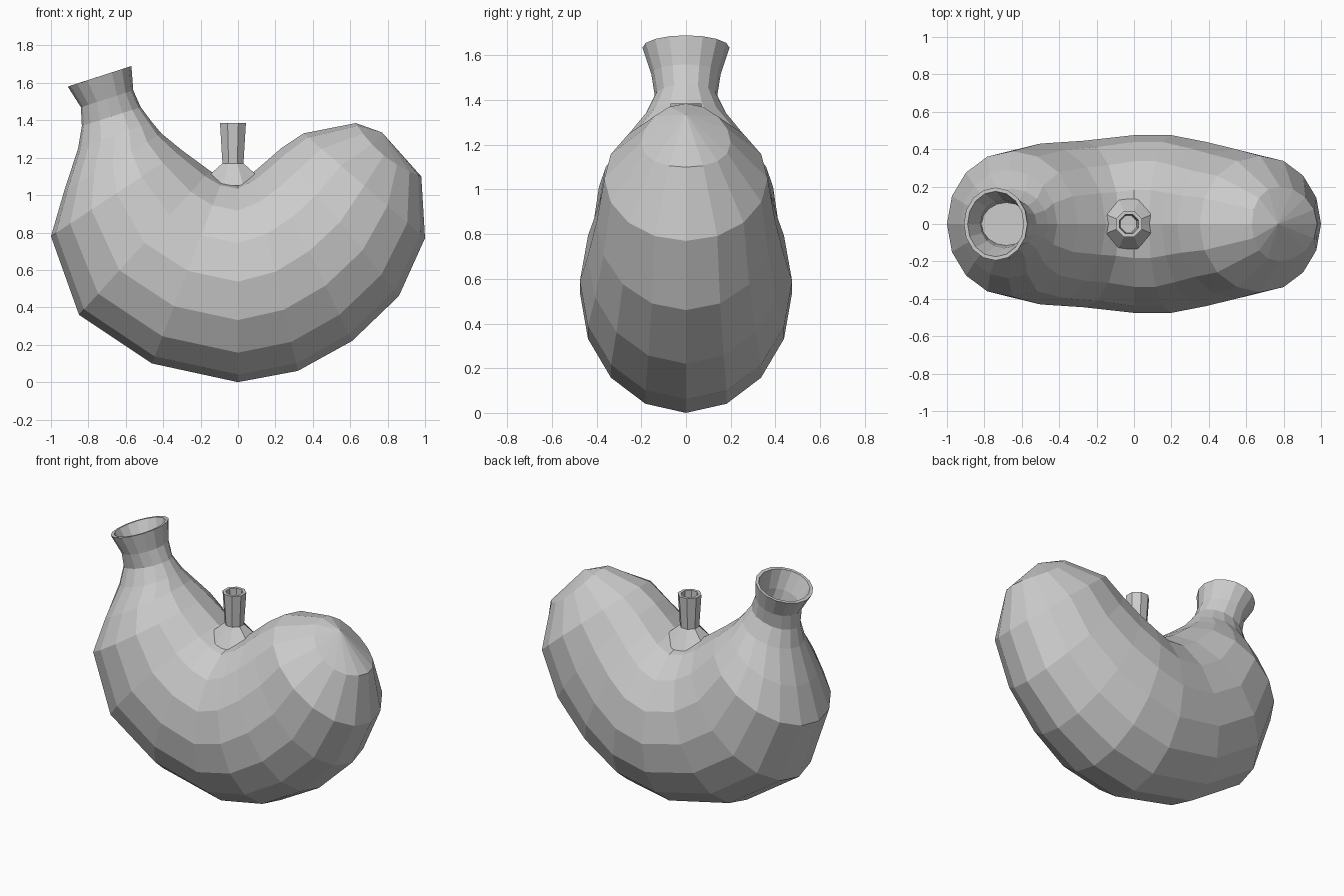
import bpy, bmesh
from math import sin, cos, pi

if "Cube" in bpy.data.objects:
    bpy.data.objects.remove(bpy.data.objects["Cube"])


def finish(bm, name):
    # all parts are closed, so point the normals outward
    bmesh.ops.recalc_face_normals(bm, faces=bm.faces)
    me = bpy.data.meshes.new(name)
    bm.to_mesh(me)
    bm.free()
    ob = bpy.data.objects.new(name, me)
    bpy.context.collection.objects.link(ob)
    return ob


def bridge(bm, a, b):
    n = len(a)
    for i in range(n):
        j = (i + 1) % n
        bm.faces.new((a[i], a[j], b[j], b[i]))


def fan(bm, ring, apex):
    c = bm.verts.new(apex)
    for i in range(len(ring)):
        bm.faces.new((ring[i], ring[(i + 1) % len(ring)], c))


# Pouch: 16-sided elliptical rings swept from the throat floor, up over the
# lip, down the neck and round the bend
# (outer x, outer z, inner x, inner z, half width in y)
rings = [
    (-0.815, 1.38, -0.55, 1.47, 0.115),
    (-0.82, 1.48, -0.58, 1.555, 0.13),
    (-0.89, 1.587, -0.59, 1.683, 0.175),
    (-0.91, 1.58, -0.57, 1.69, 0.195),
    (-0.84, 1.47, -0.56, 1.56, 0.155),
    (-0.835, 1.37, -0.52, 1.47, 0.14),
    (-0.855, 1.25, -0.46, 1.39, 0.19),
    (-0.93, 1.02, -0.41, 1.33, 0.29),
    (-1.00, 0.78, -0.30, 1.24, 0.39),
    (-0.85, 0.36, -0.15, 1.13, 0.43),
    (-0.46, 0.10, -0.08, 1.09, 0.445),
    (0.00, 0.00, 0.00, 1.075, 0.475),
    (0.32, 0.06, 0.08, 1.12, 0.475),
    (0.61, 0.22, 0.15, 1.18, 0.44),
    (0.86, 0.46, 0.23, 1.25, 0.40),
    (1.00, 0.77, 0.35, 1.33, 0.365),
    (0.98, 1.10, 0.63, 1.385, 0.20),
]
bm = bmesh.new()
prev = None
for n, (ox, oz, ix, iz, w) in enumerate(rings):
    cx, cz = (ox + ix) / 2, (oz + iz) / 2
    bow = 0.04 if n == len(rings) - 1 else 0      # end rim dips at the sides
    ring = []
    for k in range(16):
        t = 2 * pi * k / 16
        b = bow * sin(t) ** 2
        ring.append(bm.verts.new((cx + cos(t) * (ox - cx) - 0.63 * b, w * sin(t),
                                  cz + cos(t) * (oz - cz) - 0.77 * b)))
    if prev:
        bridge(bm, prev, ring)
    else:
        bm.faces.new(ring)           # throat floor
    prev = ring
fan(bm, prev, (0.77, 0, 1.335))      # blunt closed end
finish(bm, "pouch_body")

# Small octagonal spout with a flared foot following the saddle of the body
bm = bmesh.new()
prev = None
profile = [(0.145, None), (0.061, 1.17), (0.075, 1.385), (0.054, 1.385), (0.045, 1.17)]
for r, z in profile:
    ring = []
    for k in range(8):
        t = 2 * pi * (k + 0.5) / 8
        h = z if z is not None else 1.04 + 0.07 * cos(t) ** 2
        ring.append(bm.verts.new((-0.027 + r * cos(t), r * sin(t), h)))
    if prev:
        bridge(bm, prev, ring)
    prev = ring
fan(bm, prev, (-0.027, 0, 1.17))
finish(bm, "spout")
